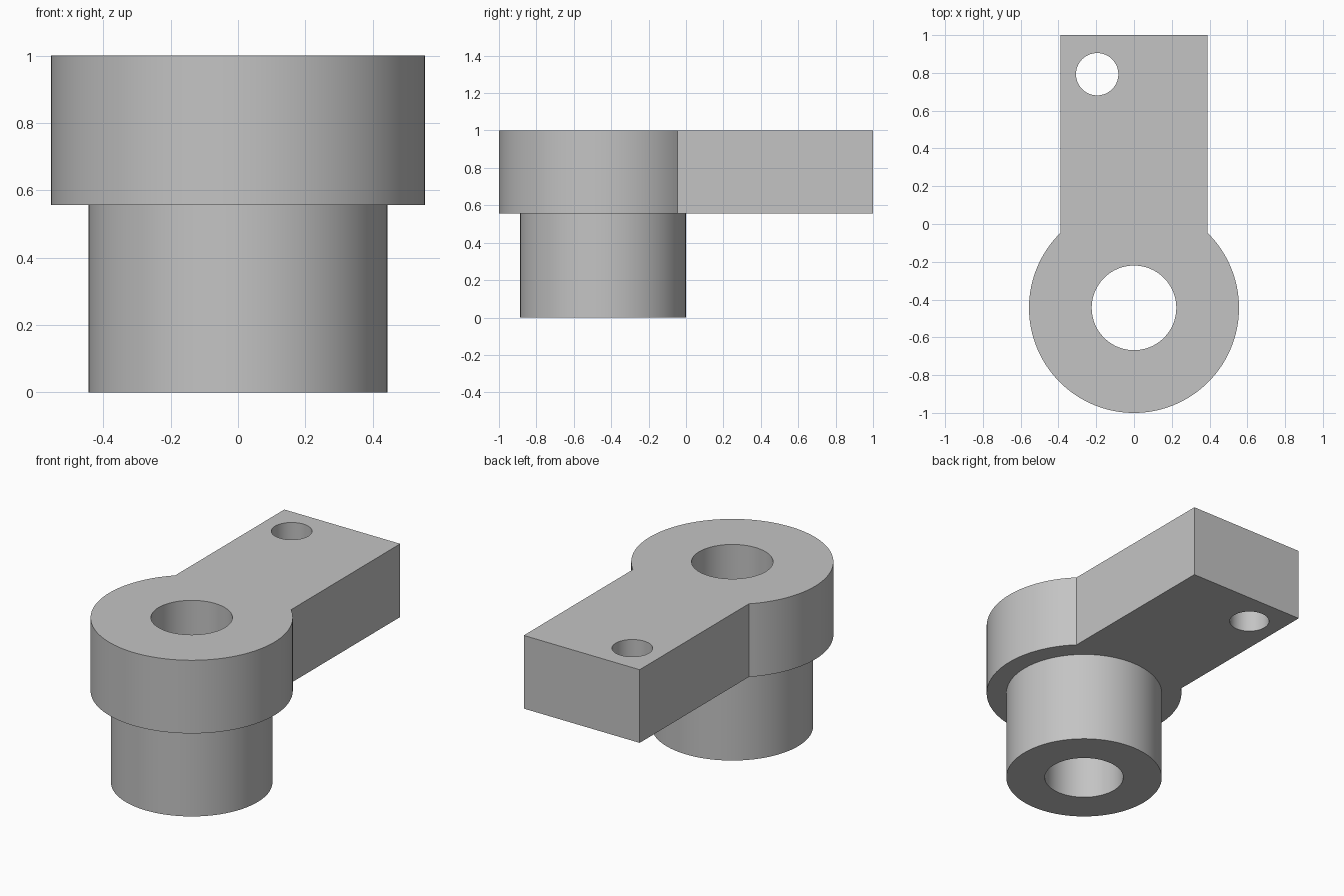
import bpy, bmesh
from math import asin, pi, sin, cos, radians

cube = bpy.data.objects.get("Cube")
if cube:
    bpy.data.objects.remove(cube, do_unlink=True)

HUB_Y = -0.444      # axis of the hub and sleeve
HUB_R = 0.556
SLEEVE_R = 0.444
BORE_R = 0.224
ARM_HALF = 0.389
PLATE_Z = 0.556
TOP_Z = 1.0
SEGMENTS = 96

grey = bpy.data.materials.new("plain grey")
grey.use_nodes = True
colour = (0.55, 0.55, 0.55, 1)
grey.diffuse_color = colour
grey.node_tree.nodes["Principled BSDF"].inputs["Base Color"].default_value = colour


def arc(cx, cy, r, start, end, steps):
    """Points along an arc, both ends included."""
    angles = [start + (end - start) * i / steps for i in range(steps + 1)]
    return [(cx + r * cos(a), cy + r * sin(a)) for a in angles]


def circle(cx, cy, r):
    return arc(cx, cy, r, 0, 2 * pi, SEGMENTS)[:-1]


def prism(name, outline, z0, z1):
    """Closed solid from a counter-clockwise outline."""
    bm = bmesh.new()
    base = bm.faces.new([bm.verts.new((x, y, z0)) for x, y in outline])
    top = bmesh.ops.extrude_face_region(bm, geom=[base])["geom"]
    verts = [g for g in top if isinstance(g, bmesh.types.BMVert)]
    bmesh.ops.translate(bm, verts=verts, vec=(0, 0, z1 - z0))
    bmesh.ops.recalc_face_normals(bm, faces=bm.faces)
    mesh = bpy.data.meshes.new(name)
    bm.to_mesh(mesh)
    bm.free()
    mesh.materials.append(grey)
    obj = bpy.data.objects.new(name, mesh)
    bpy.context.collection.objects.link(obj)
    return obj


def combine(target, tool, operation):
    """Apply a boolean and discard the tool."""
    bpy.context.view_layer.objects.active = target
    mod = target.modifiers.new(tool.name, "BOOLEAN")
    mod.operation = operation
    mod.solver = "EXACT"
    mod.object = tool
    bpy.ops.object.modifier_apply(modifier=mod.name)
    bpy.data.objects.remove(tool, do_unlink=True)


# Plate: round hub running into a straight arm
join = pi / 2 - asin(ARM_HALF / HUB_R)
outline = arc(0, HUB_Y, HUB_R, pi - join, 2 * pi + join, SEGMENTS)
outline += [(ARM_HALF, 1), (-ARM_HALF, 1)]
bracket = prism("lever_bracket", outline, PLATE_Z, TOP_Z)

# Sleeve below the hub
combine(bracket, prism("sleeve", circle(0, HUB_Y, SLEEVE_R), 0, 0.75), "UNION")

# Through holes: hub bore and offset pin hole
combine(bracket, prism("bore_cutter", circle(0, HUB_Y, BORE_R), -0.2, 1.2), "DIFFERENCE")
combine(bracket, prism("pin_cutter", circle(-0.195, 0.793, 0.112), -0.2, 1.2), "DIFFERENCE")

# Smooth round walls, crisp rims
bpy.ops.object.select_all(action="DESELECT")
bracket.select_set(True)
bpy.context.view_layer.objects.active = bracket
bpy.ops.object.shade_smooth_by_angle(angle=radians(30))
